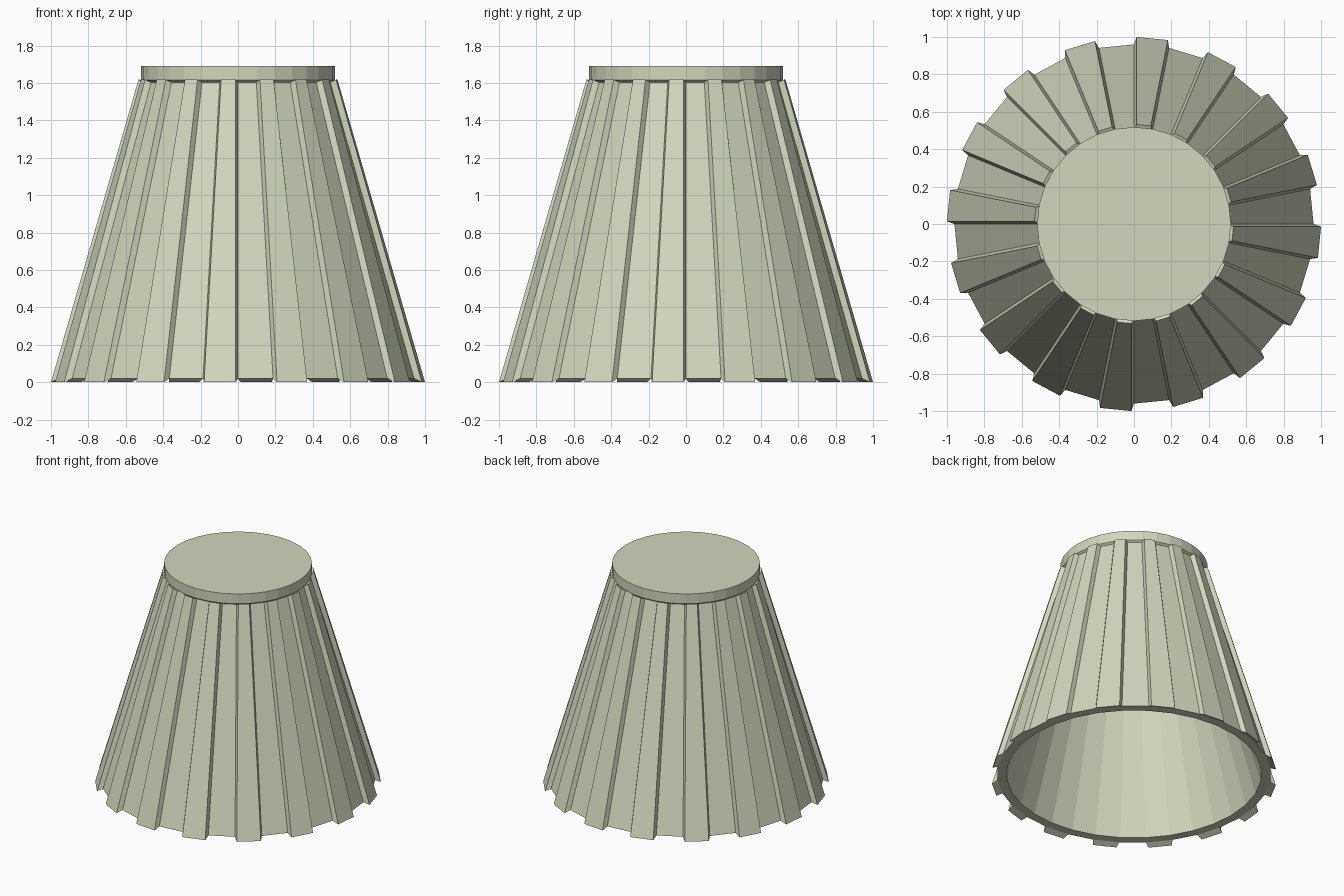
import bpy, bmesh
from math import sin, cos, tau

if "Cube" in bpy.data.objects:
    bpy.data.objects.remove(bpy.data.objects["Cube"])

N = 32  # sides of the shade; every second side carries a rib


def polar(r, a, z):
    return (r * cos(a), r * sin(a), z)


bm = bmesh.new()


def ring(r, z):
    return [bm.verts.new(polar(r, tau * i / N, z)) for i in range(N)]


def bridge(a, b, step=1):
    for i in range(0, N, step):
        j = (i + 1) % N
        bm.faces.new((a[i], a[j], b[j], b[i]))


# Hollow tapered wall: ceiling, inside, flat rim, outside, lid lip, lid
ceiling = ring(0.43, 1.62)
rim_in = ring(0.893, 0.02)
rim_out = ring(0.96, 0.02)
neck = ring(0.503, 1.603)
lip = ring(0.518, 1.615)
lid = ring(0.518, 1.69)
bm.faces.new(ceiling)
bridge(ceiling, rim_in)
bridge(rim_in, rim_out)
bridge(rim_out, neck, 2)      # grooves: only every second side
bridge(neck, lip)
bridge(lip, lid)
bm.faces.new(lid)

# Raised ribs with slanted flanks on the remaining sides
for i in range(1, N, 2):
    j = (i + 1) % N
    a0, a1 = tau * i / N, tau * (i + 1) / N

    def edge(r, z):
        d = 0.014 / r
        return (bm.verts.new(polar(r, a0 + d, z)),
                bm.verts.new(polar(r, a1 - d, z)))

    base = (rim_out[i], rim_out[j], neck[j], neck[i])
    low, top = edge(1.0, 0.0), edge(0.532, 1.618)
    face = (low[0], low[1], top[1], top[0])
    bm.faces.new(face)
    for k in range(4):
        m = (k + 1) % 4
        bm.faces.new((base[k], base[m], face[m], face[k]))

bmesh.ops.recalc_face_normals(bm, faces=bm.faces)
me = bpy.data.meshes.new("pleated_shade")
bm.to_mesh(me)
bm.free()

mat = bpy.data.materials.new("sage_green")
mat.diffuse_color = (0.64, 0.68, 0.51, 1)
mat.use_nodes = True
mat.node_tree.nodes["Principled BSDF"].inputs["Base Color"].default_value = mat.diffuse_color
me.materials.append(mat)
bpy.context.collection.objects.link(bpy.data.objects.new("pleated_shade", me))
